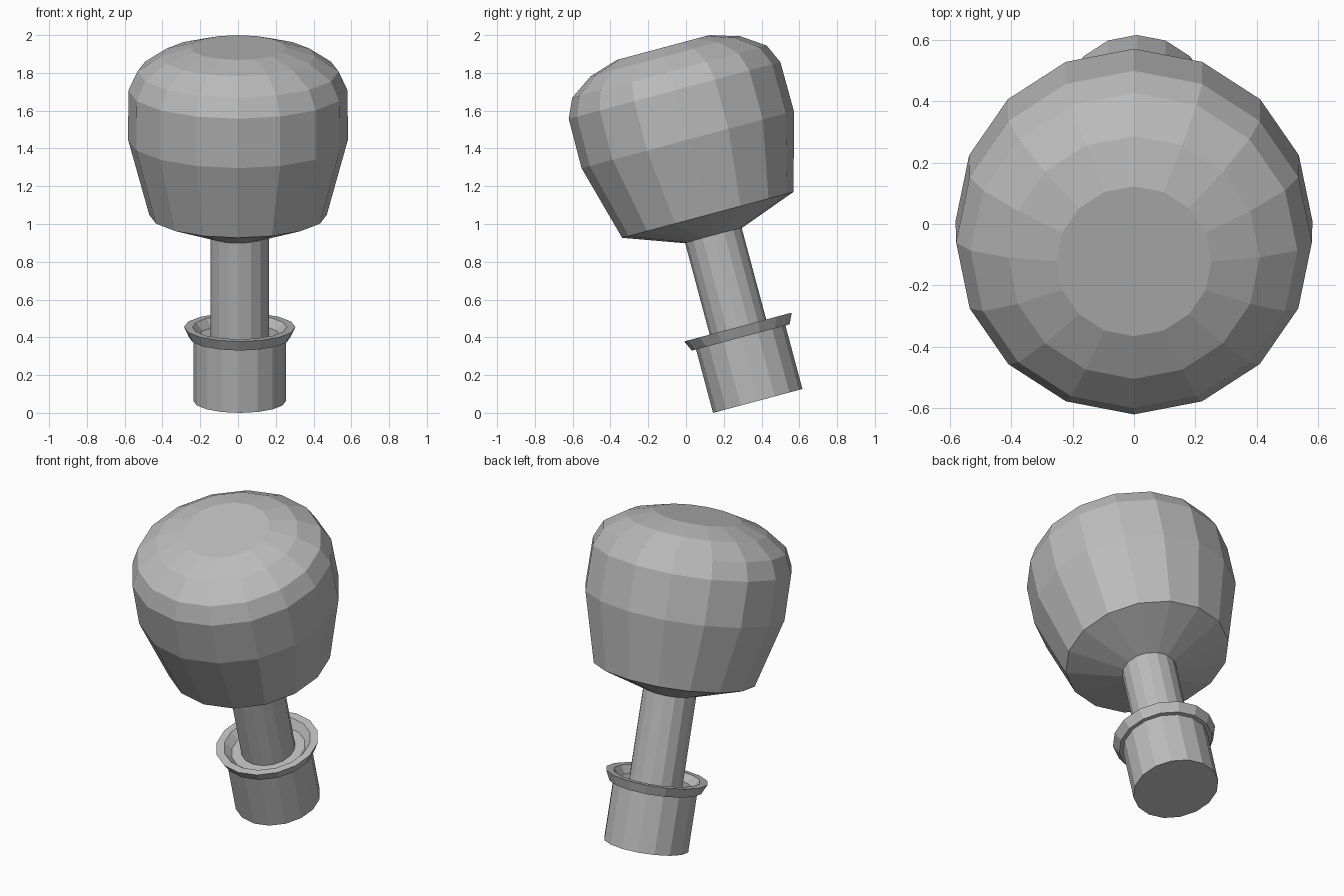
import bpy, bmesh, math
from mathutils import Matrix

cube = bpy.data.objects.get("Cube")
if cube:
    bpy.data.objects.remove(cube, do_unlink=True)

SIDES = 16
TILT = math.radians(15)

grey = bpy.data.materials.new("plain grey")
grey.use_nodes = True
COLOUR = (0.5, 0.5, 0.5, 1)
grey.diffuse_color = COLOUR
grey.node_tree.nodes["Principled BSDF"].inputs["Base Color"].default_value = COLOUR


def lathe(name, profile, x):
    """Turn a closed-ended (radius, height) profile about the leaning axis."""
    bm = bmesh.new()
    rings = []
    for r, h in profile:
        rings.append([bm.verts.new((r * math.sin(2 * math.pi * i / SIDES),
                                    r * math.cos(2 * math.pi * i / SIDES), h))
                      for i in range(SIDES)])
    for a, b in zip(rings, rings[1:]):
        for i in range(SIDES):
            j = (i + 1) % SIDES
            bm.faces.new((a[i], a[j], b[j], b[i]))
    bm.faces.new(rings[0])
    bm.faces.new(rings[-1])
    bmesh.ops.recalc_face_normals(bm, faces=bm.faces)
    # Lean the part towards the front
    bm.transform(Matrix.Translation((x, 0.378, 0.07)) @ Matrix.Rotation(TILT, 4, 'X'))
    mesh = bpy.data.meshes.new(name)
    bm.to_mesh(mesh)
    bm.free()
    mesh.materials.append(grey)
    obj = bpy.data.objects.new(name, mesh)
    bpy.context.collection.objects.link(obj)
    return obj


# Socket with a flared lip and a shallow recess
lathe("base_socket", [(0.245, -0.007), (0.245, 0.341), (0.268, 0.341),
                      (0.295, 0.398), (0.25, 0.398), (0.212, 0.355)], 0.009)

# Straight stem between the socket and the knob
lathe("stem", [(0.155, 0.34), (0.155, 0.92)], 0.009)

# Rounded knob with a conical underside and a flat top
lathe("knob", [(0.155, 0.899), (0.47, 1.013), (0.582, 1.425), (0.58, 1.695),
               (0.533, 1.798), (0.41, 1.882), (0.253, 1.93)], 0.0)
